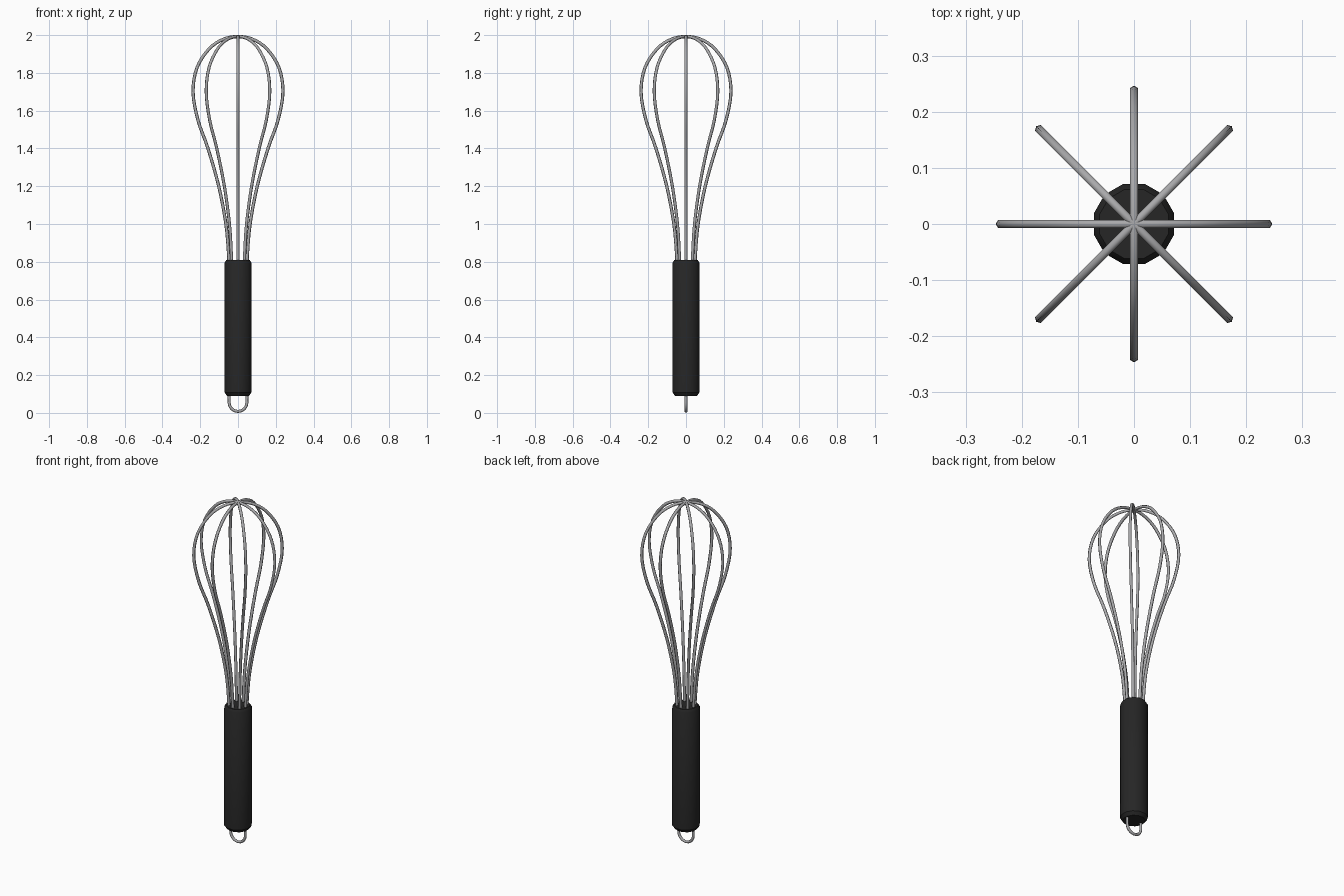
import bpy, bmesh, math
from mathutils import Vector

if "Cube" in bpy.data.objects:
    bpy.data.objects.remove(bpy.data.objects["Cube"])


def material(name, rgb):
    m = bpy.data.materials.new(name)
    m.diffuse_color = (*rgb, 1)
    m.use_nodes = True
    m.node_tree.nodes["Principled BSDF"].inputs["Base Color"].default_value = m.diffuse_color
    return m


steel = material("steel_grey", (0.40, 0.40, 0.41))
rubber = material("black_rubber", (0.019, 0.019, 0.019))


def finish(name, bm, mat, angle):
    bmesh.ops.recalc_face_normals(bm, faces=bm.faces)
    me = bpy.data.meshes.new(name)
    bm.to_mesh(me)
    bm.free()
    me.materials.append(mat)
    ob = bpy.data.objects.new(name, me)
    bpy.context.collection.objects.link(ob)
    bpy.ops.object.select_all(action='DESELECT')
    ob.select_set(True)
    bpy.context.view_layer.objects.active = ob
    bpy.ops.object.shade_smooth_by_angle(angle=math.radians(angle))
    return ob


def smooth_path(pts, steps):
    """Catmull-Rom curve through (r, z) points."""
    p = [Vector(q) for q in pts]
    p = [2 * p[0] - p[1]] + p + [2 * p[-1] - p[-2]]
    out = []
    for a, b, c, d in zip(p, p[1:], p[2:], p[3:]):
        for k in range(steps):
            t = k / steps
            out.append(0.5 * (2 * b + (c - a) * t + (2 * a - 5 * b + 4 * c - d) * t * t
                              + (3 * b - a - 3 * c + d) * t ** 3))
    return out + [p[-2]]


def wire(name, path, angle, radius, sides=6):
    """Tube along a path lying in a vertical plane turned by angle."""
    across = Vector((math.cos(angle), math.sin(angle), 0))
    side = Vector((-math.sin(angle), math.cos(angle), 0))
    up = Vector((0, 0, 1))
    bm = bmesh.new()
    rings = []
    for i, q in enumerate(path):
        t = (path[min(i + 1, len(path) - 1)] - path[max(i - 1, 0)]).normalized()
        n = across * -t.y + up * t.x
        c = across * q.x + up * q.y
        rings.append([bm.verts.new(c + radius * (n * math.cos(a) + side * math.sin(a)))
                      for a in (2 * math.pi * k / sides for k in range(sides))])
    for r, s in zip(rings, rings[1:]):
        for k in range(sides):
            j = (k + 1) % sides
            bm.faces.new((r[k], r[j], s[j], s[k]))
    bm.faces.new(rings[0])
    bm.faces.new(rings[-1])
    return finish(name, bm, steel, 70)


# balloon of four crossing wire loops
half = [(0.048, 0.78), (0.050, 0.84), (0.064, 1.0), (0.102, 1.2), (0.159, 1.4),
        (0.212, 1.55), (0.238, 1.70), (0.216, 1.83), (0.150, 1.93), (0.075, 1.979)]
loop = half + [(0, 1.992)] + [(-r, z) for r, z in reversed(half)]
for i in range(4):
    wire(f"whisk_wire_{i + 1}", smooth_path(loop, 4), i * math.pi / 4, 0.0085)

# hanging loop under the handle
R = 0.047
hang = [Vector((R, 0.13)), Vector((R, 0.08))]
hang += [Vector((R * math.cos(a), 0.055 - R * math.sin(a)))
         for a in (math.pi * k / 12 for k in range(13))]
hang += [Vector((-R, 0.08)), Vector((-R, 0.13))]
wire("hanging_loop", hang, 0, 0.008)

# handle with chamfered ends
bm = bmesh.new()
sides = 12
rings = []
for r, z in [(0.060, 0.090), (0.074, 0.109), (0.074, 0.795), (0.064, 0.810)]:
    rings.append([bm.verts.new((r * math.cos(a), r * math.sin(a), z))
                  for a in (2 * math.pi * (k + 0.5) / sides for k in range(sides))])
for r, s in zip(rings, rings[1:]):
    for k in range(sides):
        j = (k + 1) % sides
        bm.faces.new((r[k], r[j], s[j], s[k]))
bm.faces.new(rings[0])
bm.faces.new(rings[-1])
finish("handle", bm, rubber, 35)
